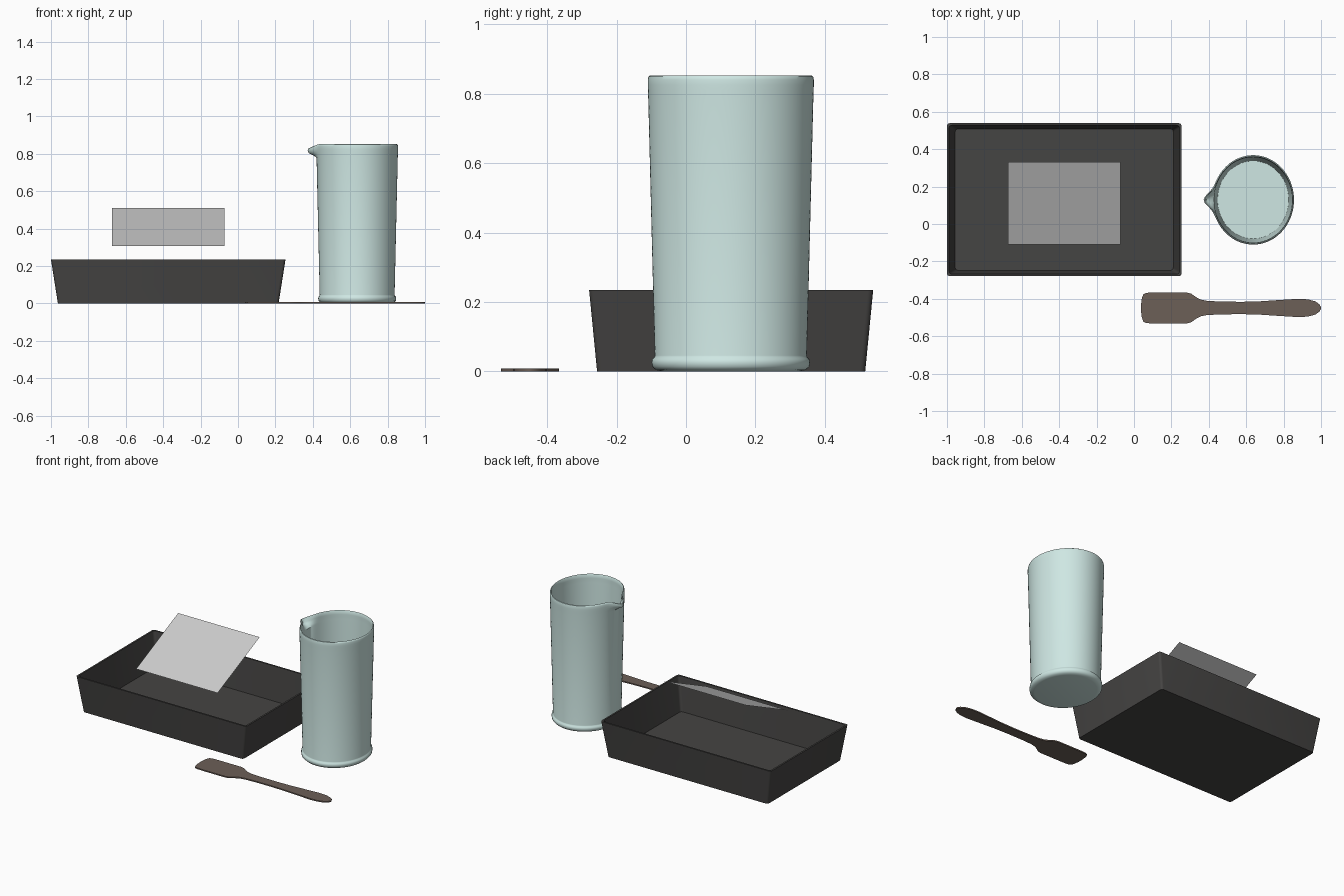
import bpy, bmesh, math

if "Cube" in bpy.data.objects:
    bpy.data.objects.remove(bpy.data.objects["Cube"])


def material(name, color):
    m = bpy.data.materials.new(name)
    m.diffuse_color = (*color, 1)
    m.use_nodes = True
    m.node_tree.nodes["Principled BSDF"].inputs["Base Color"].default_value = m.diffuse_color
    return m


def finish(bm, name, mat=None, smooth=None):
    bmesh.ops.recalc_face_normals(bm, faces=bm.faces)
    mesh = bpy.data.meshes.new(name)
    bm.to_mesh(mesh)
    bm.free()
    ob = bpy.data.objects.new(name, mesh)
    bpy.context.collection.objects.link(ob)
    if mat:
        mesh.materials.append(mat)
    if smooth:
        bpy.ops.object.select_all(action='DESELECT')
        ob.select_set(True)
        bpy.context.view_layer.objects.active = ob
        bpy.ops.object.shade_smooth_by_angle(angle=math.radians(smooth))
    return ob


def loft(rings):
    """Skin a list of equal-length closed rings and cap both ends."""
    bm = bmesh.new()
    loops = [[bm.verts.new(p) for p in ring] for ring in rings]
    n = len(loops[0])
    for a, b in zip(loops, loops[1:]):
        for i in range(n):
            j = (i + 1) % n
            bm.faces.new((a[i], a[j], b[j], b[i]))
    bm.faces.new(loops[0])
    bm.faces.new(loops[-1])
    return bm


def rounded_rect(cx, cy, hx, hy, r, z, steps=4):
    pts = []
    for k, (sx, sy) in enumerate(((1, 1), (-1, 1), (-1, -1), (1, -1))):
        for s in range(steps + 1):
            a = (k + s / steps) * math.pi / 2
            pts.append((cx + sx * (hx - r) + r * math.cos(a),
                        cy + sy * (hy - r) + r * math.sin(a), z))
    return pts


charcoal = material("charcoal", (0.06, 0.058, 0.056))
mint = material("mint", (0.62, 0.80, 0.77))
brown = material("brown", (0.15, 0.115, 0.095))

# Tray: outer wall up, over the rim, inner wall down to the floor
tray_profile = [(0.590, 0.386, 0.0), (0.627, 0.409, 0.235),
                (0.616, 0.398, 0.235), (0.583, 0.378, 0.012)]
finish(loft([rounded_rect(-0.373, 0.13, hx, hy, 0.015, z)
             for hx, hy, z in tray_profile]), "tray", charcoal, 35)

# Jug: slightly oval lathe with a foot ring and a pulled pouring lip
jug_profile = [(0.195, 0), (0.215, 0.004), (0.226, 0.014), (0.228, 0.026),
               (0.226, 0.036), (0.220, 0.041), (0.219, 0.046),
               (0.2375, 0.78), (0.238, 0.795), (0.2385, 0.81), (0.239, 0.825),
               (0.239, 0.84), (0.237, 0.849), (0.233, 0.852), (0.230, 0.848),
               (0.229, 0.825), (0.229, 0.81), (0.2285, 0.795), (0.228, 0.78),
               (0.208, 0.03)]


def jug_ring(r, z, n=96):
    pts = []
    for i in range(n):
        a = 2 * math.pi * i / n
        lip = math.exp(-((a - math.pi) / 0.19) ** 2)
        lip *= min(1, max(0, (z - 0.782) / 0.048))
        pts.append((0.637 + 0.914 * r * math.cos(a) - 0.046 * lip,
                    0.129 + r * math.sin(a), z - 0.023 * lip))
    return pts


finish(loft([jug_ring(r, z) for r, z in jug_profile]), "jug", mint, 40)

# Spatula: mirrored half outline, extruded flat
half = [(0.038, 0.02), (0.042, 0.052), (0.050, 0.073), (0.065, 0.081),
        (0.11, 0.083), (0.28, 0.083), (0.305, 0.077), (0.33, 0.059),
        (0.355, 0.045), (0.39, 0.038), (0.47, 0.034), (0.58, 0.033),
        (0.68, 0.036), (0.80, 0.044), (0.88, 0.049), (0.93, 0.046),
        (0.97, 0.035), (0.99, 0.021), (1.0, 0.005)]
outline = [(x, -w) for x, w in half] + [(x, w) for x, w in reversed(half)]
finish(loft([[(x, -0.449 + y, z) for x, y in outline] for z in (0, 0.008)]),
       "spatula", brown, 35)

# Tilted sheet floating above the tray
bm = bmesh.new()
bm.faces.new([bm.verts.new(p) for p in (
    (-0.673, -0.11, 0.307), (-0.073, -0.11, 0.307),
    (-0.073, 0.332, 0.51), (-0.673, 0.332, 0.51))])
finish(bm, "tilted_sheet")
